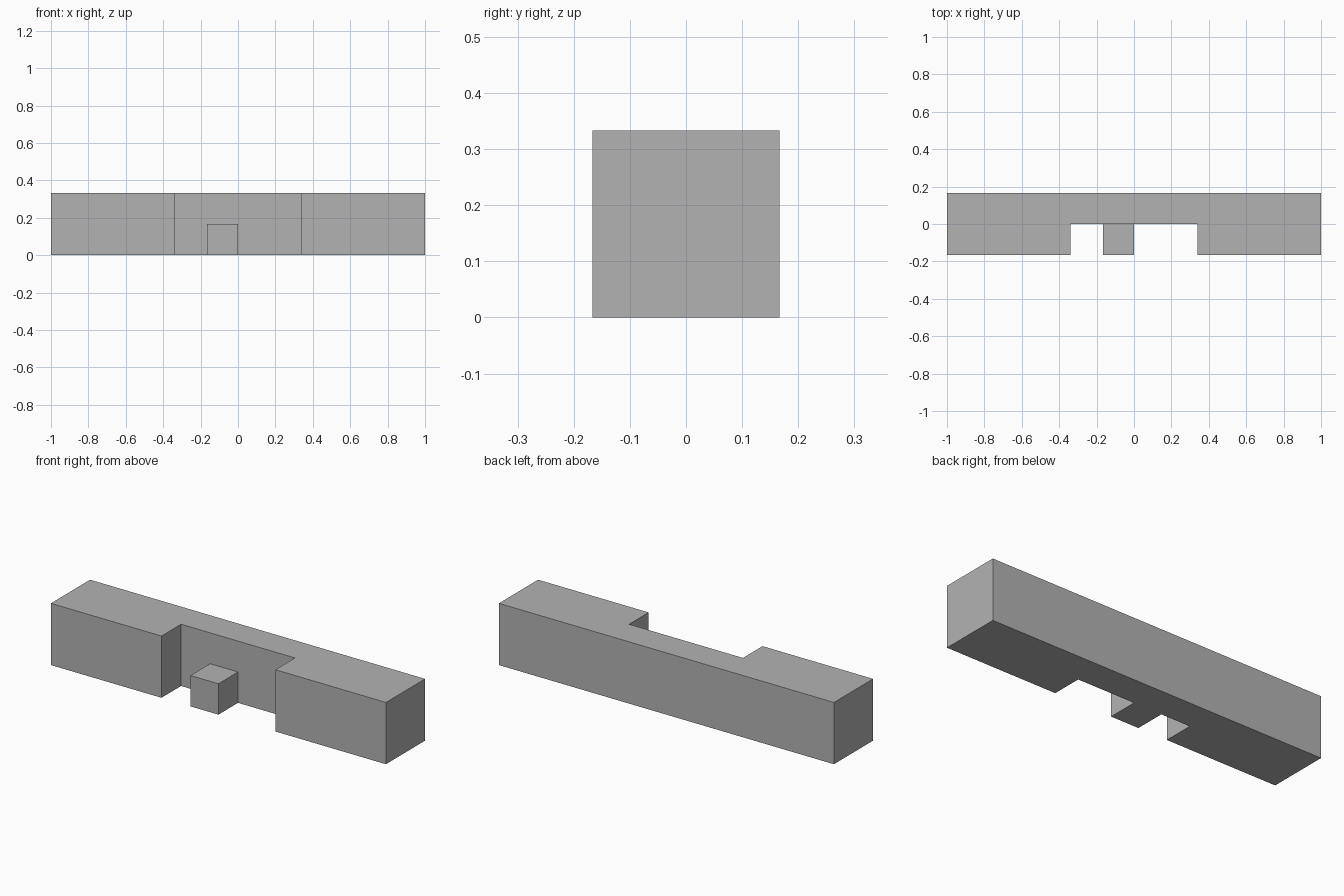
import bpy
import bmesh

cube = bpy.data.objects.get("Cube")
if cube:
    bpy.data.objects.remove(cube, do_unlink=True)

THIRD, HALF, NOTCH = 1 / 3, 1 / 6, 0.34

# Single plain grey
grey = bpy.data.materials.new("plain_grey")
grey.use_nodes = True
colour = (0.45, 0.45, 0.45, 1)
grey.diffuse_color = colour
grey.node_tree.nodes["Principled BSDF"].inputs["Base Color"].default_value = colour


def extrude_plan(name, plan, height):
    """Raise a counter-clockwise floor plan from the ground."""
    bm = bmesh.new()
    base = bm.faces.new([bm.verts.new((x, y, 0)) for x, y in plan])
    result = bmesh.ops.extrude_face_region(bm, geom=[base], use_keep_orig=True)
    top = [v for v in result["geom"] if isinstance(v, bmesh.types.BMVert)]
    bmesh.ops.translate(bm, verts=top, vec=(0, 0, height))
    bmesh.ops.recalc_face_normals(bm, faces=bm.faces)
    mesh = bpy.data.meshes.new(name)
    bm.to_mesh(mesh)
    bm.free()
    mesh.materials.append(grey)
    obj = bpy.data.objects.new(name, mesh)
    bpy.context.collection.objects.link(obj)
    return obj


# Long bar with a recess in the middle of its front
right_half = [(-1, HALF), (-1, -HALF), (-NOTCH, -HALF), (-NOTCH, 0)]
left_half = [(-x, y) for x, y in reversed(right_half)]
extrude_plan("notched_bar", right_half + left_half, THIRD)

# Small block standing in the recess against its back wall
extrude_plan("small_block", [(-HALF, -HALF), (0, -HALF), (0, 0), (-HALF, 0)], HALF)
